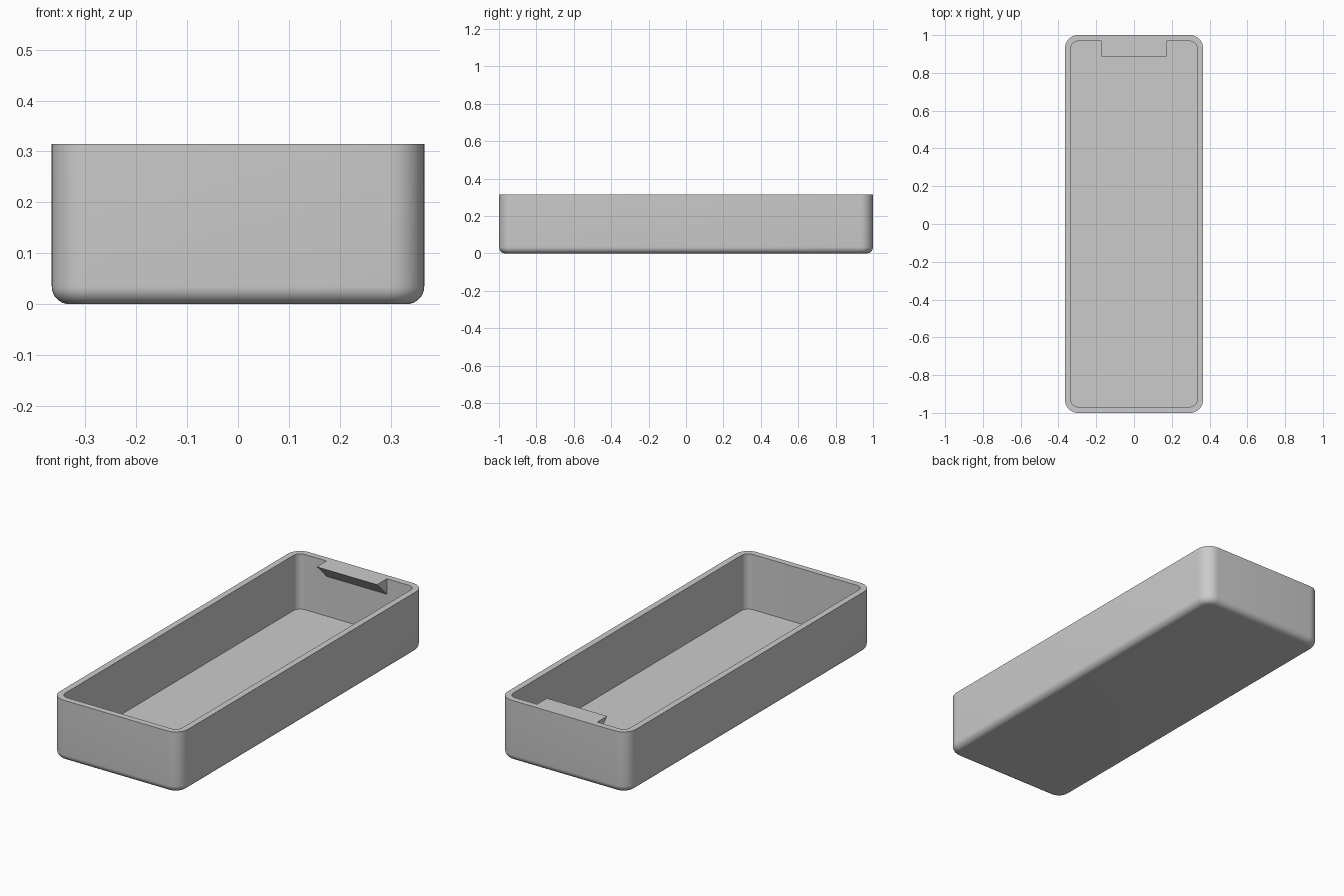
import bpy, bmesh
from math import sin, cos, pi, radians

cube = bpy.data.objects.get("Cube")
if cube:
    bpy.data.objects.remove(cube, do_unlink=True)

HALF_X, HALF_Y, HEIGHT = 0.366, 1.0, 0.315
WALL, FLOOR = 0.032, 0.03
CORNER, BOTTOM_ROUND = 0.07, 0.035
TAB_HALF, TAB_DEPTH = 0.172, 0.08

gray = bpy.data.materials.new("plain gray")
gray.use_nodes = True
color = (0.6, 0.6, 0.6, 1)
gray.diffuse_color = color
gray.node_tree.nodes["Principled BSDF"].inputs["Base Color"].default_value = color


def make_object(name, bm):
    bmesh.ops.recalc_face_normals(bm, faces=bm.faces)
    mesh = bpy.data.meshes.new(name)
    bm.to_mesh(mesh)
    bm.free()
    mesh.materials.append(gray)
    obj = bpy.data.objects.new(name, mesh)
    bpy.context.collection.objects.link(obj)
    return obj


def rounded_ring(bm, inset, z, steps=10):
    """Rounded rectangle, moved inward from the outer outline."""
    r = CORNER - inset
    cx, cy = HALF_X - CORNER, HALF_Y - CORNER
    ring = []
    for quarter, (sx, sy) in enumerate([(1, 1), (-1, 1), (-1, -1), (1, -1)]):
        for i in range(steps + 1):
            a = (quarter + i / steps) * pi / 2
            ring.append(bm.verts.new((sx * cx + r * cos(a), sy * cy + r * sin(a), z)))
    return ring


# Open tray: rounded underside, outer wall, flat rim, inner wall, floor
arc = [i / 8 * pi / 2 for i in range(9)]
profile = [(BOTTOM_ROUND * (1 - sin(a)), BOTTOM_ROUND * (1 - cos(a))) for a in arc]
profile += [(0, HEIGHT), (WALL, HEIGHT), (WALL, FLOOR)]
bm = bmesh.new()
rings = [rounded_ring(bm, inset, z) for inset, z in profile]
for low, high in zip(rings, rings[1:]):
    for i in range(len(low)):
        j = (i + 1) % len(low)
        bm.faces.new((low[i], low[j], high[j], high[i]))
bm.faces.new(rings[0])
bm.faces.new(rings[-1])
tray = make_object("tray", bm)

# Wedge tab on the back wall, flush with the rim and sloping back below
wall_y = HALF_Y - WALL
side = [(wall_y - TAB_DEPTH, HEIGHT), (wall_y + WALL / 2, HEIGHT),
        (wall_y + WALL / 2, HEIGHT - TAB_DEPTH), (wall_y, HEIGHT - TAB_DEPTH)]
bm = bmesh.new()
face = bm.faces.new([bm.verts.new((-TAB_HALF, y, z)) for y, z in side])
extruded = bmesh.ops.extrude_face_region(bm, geom=[face], use_keep_orig=True)
moved = [v for v in extruded["geom"] if isinstance(v, bmesh.types.BMVert)]
bmesh.ops.translate(bm, verts=moved, vec=(2 * TAB_HALF, 0, 0))
tab = make_object("tab", bm)

# Join the tab into the tray as one solid
union = tray.modifiers.new("tab union", 'BOOLEAN')
union.operation = 'UNION'
union.solver = 'EXACT'
union.object = tab
bpy.context.view_layer.objects.active = tray
bpy.ops.object.select_all(action='DESELECT')
tray.select_set(True)
bpy.ops.object.modifier_apply(modifier=union.name)
bpy.data.objects.remove(tab, do_unlink=True)
bpy.ops.object.shade_smooth_by_angle(angle=radians(35))
